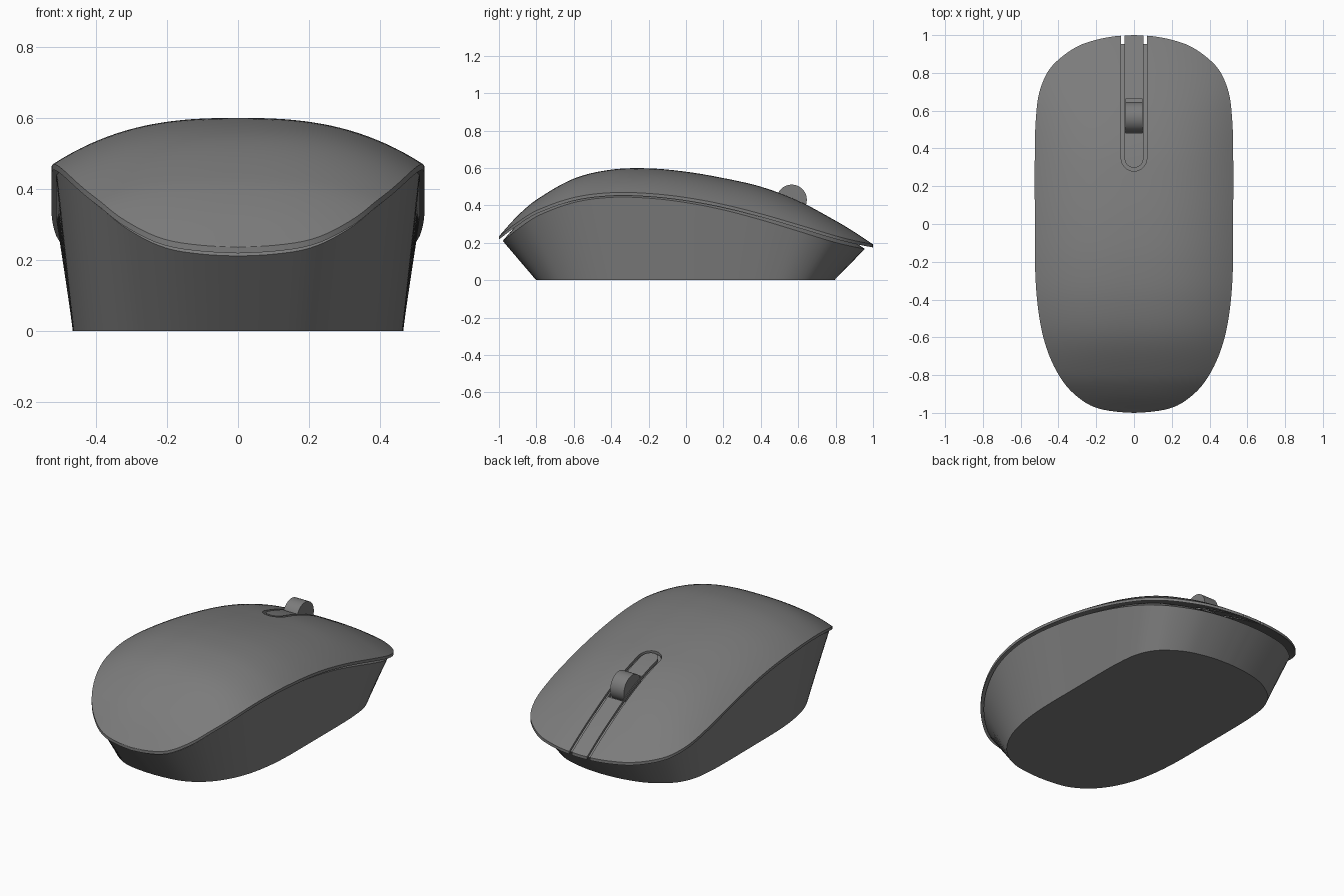
import bpy, bmesh, math

if "Cube" in bpy.data.objects:
    bpy.data.objects.remove(bpy.data.objects["Cube"])

grey = bpy.data.materials.new("dark grey plastic")
grey.diffuse_color = (0.2, 0.2, 0.2, 1)
grey.use_nodes = True
grey.node_tree.nodes["Principled BSDF"].inputs["Base Color"].default_value = grey.diffuse_color


def spline(keys, vals, t):
    """Cubic interpolation through (key, value) pairs."""
    n = len(keys)
    i = max(k for k in range(n - 1) if k == 0 or keys[k] <= t)

    def slope(k):
        a, b = max(k - 1, 0), min(k + 1, n - 1)
        return (vals[b] - vals[a]) / (keys[b] - keys[a])
    h = keys[i + 1] - keys[i]
    s = min(max((t - keys[i]) / h, 0), 1)
    return (vals[i] * (2*s**3 - 3*s**2 + 1) + vals[i + 1] * (3*s**2 - 2*s**3)
            + h * slope(i) * (s**3 - 2*s**2 + s) + h * slope(i + 1) * (s**3 - s**2))


# Half outline seen from the top, from back tip to front tip
OUT = [(0, -1), (.1, -.993), (.2, -.973), (.28, -.93), (.36, -.855), (.43, -.74),
       (.48, -.6), (.51, -.43), (.523, -.25), (.525, 0), (.525, .4), (.52, .55),
       (.503, .69), (.46, .80), (.4, .87), (.3, .94), (.2, .975), (.1, .994), (0, 1)]
dist = [0]
for a, b in zip(OUT, OUT[1:]):
    dist.append(dist[-1] + math.dist(a, b))
ROWS, COLS = 100, 40
rows = []
for i in range(ROWS + 1):
    t = dist[-1] * i / ROWS
    rows.append((max(spline(dist, [p[0] for p in OUT], t), 0),
                 spline(dist, [p[1] for p in OUT], t)))
rows[0], rows[-1] = (0, -1), (0, 1)

# Heights along the length: rim line and centre line
YR = [-1, -.9, -.8, -.6, -.4, -.2, 0, .2, .4, .6, .8, .9, 1]
RIM = [.235, .31, .372, .442, .468, .464, .442, .405, .355, .297, .237, .212, .192]
MID = [.235, .345, .43, .543, .591, .598, .58, .546, .5, .425, .318, .258, .192]


def top_z(u, y):
    r, m = spline(YR, RIM, y), spline(YR, MID, y)
    return r + (m - r) * (1 - abs(u) ** 2.6)


def finish(ob, angle=30):
    ob.data.shade_smooth()
    ob.data.set_sharp_from_angle(angle=math.radians(angle))


def add(name, bm):
    bmesh.ops.recalc_face_normals(bm, faces=bm.faces)
    me = bpy.data.meshes.new(name)
    bm.to_mesh(me)
    bm.free()
    me.materials.append(grey)
    ob = bpy.data.objects.new(name, me)
    bpy.context.collection.objects.link(ob)
    finish(ob)
    return ob


def solid(name, upper, lower):
    """Closed solid between two surfaces that share the mouse outline."""
    bm = bmesh.new()
    grids = []
    for fn in (upper, lower):
        grids.append([[bm.verts.new(fn(w, y, 2 * j / COLS - 1)) for j in range(COLS + 1)]
                      for w, y in rows])
    for g in grids:
        for i in range(ROWS):
            for j in range(COLS):
                bm.faces.new((g[i][j], g[i][j+1], g[i+1][j+1], g[i+1][j]))
    a, b = grids
    for j in (0, COLS):
        for i in range(ROWS):
            bm.faces.new((a[i][j], a[i+1][j], b[i+1][j], b[i][j]))
    bmesh.ops.remove_doubles(bm, verts=bm.verts, dist=1e-5)
    return add(name, bm)


def prism(name, pts, z0, z1):
    bm = bmesh.new()
    f = bm.faces.new([bm.verts.new((x, y, z0)) for x, y in pts])
    ex = bmesh.ops.extrude_face_region(bm, geom=[f])
    for v in ex["geom"]:
        if isinstance(v, bmesh.types.BMVert):
            v.co.z = z1
    return add(name, bm)


def cut(ob, cutter):
    m = ob.modifiers.new("cut", 'BOOLEAN')
    m.operation, m.solver, m.object = 'DIFFERENCE', 'EXACT', cutter
    bpy.context.view_layer.objects.active = ob
    bpy.ops.object.modifier_apply(modifier=m.name)
    bpy.data.objects.remove(cutter)
    finish(ob)


# Lower body, tapering to a flat base
solid("body",
      lambda w, y, u: (u * w * .975, y * .968 - .012, top_z(u, y) - .025),
      lambda w, y, u: (u * w * .885, y * .797 - .004, 0))

# Top cover, a thin curved shell with an overhanging lip
cover = solid("top_cover",
              lambda w, y, u: (u * w, y, top_z(u, y)),
              lambda w, y, u: (u * w, y, top_z(u, y) - .017))


# U-shaped groove around the wheel strip
def arc(r):
    return [(r * math.cos(math.pi + math.pi * k / 24), .348 + r * math.sin(math.pi + math.pi * k / 24))
            for k in range(25)]


outer = [(-.068, 1.1)] + arc(.068) + [(.068, 1.1)]
inner = [(-.05, 1.1)] + arc(.05) + [(.05, 1.1)]
cut(cover, prism("groove_cutter", outer + inner[::-1], .1, .8))

# Opening for the wheel
cut(cover, prism("wheel_slot_cutter", [(-.046, .483), (.046, .483), (.046, .662), (-.046, .662)], .1, .8))

# Scroll wheel
bm = bmesh.new()
bmesh.ops.create_cone(bm, cap_ends=True, segments=48, radius1=.081, radius2=.081, depth=.09)
for v in bm.verts:
    x, y, z = v.co
    v.co = (z, y + .565, x + .43)
add("scroll_wheel", bm)
